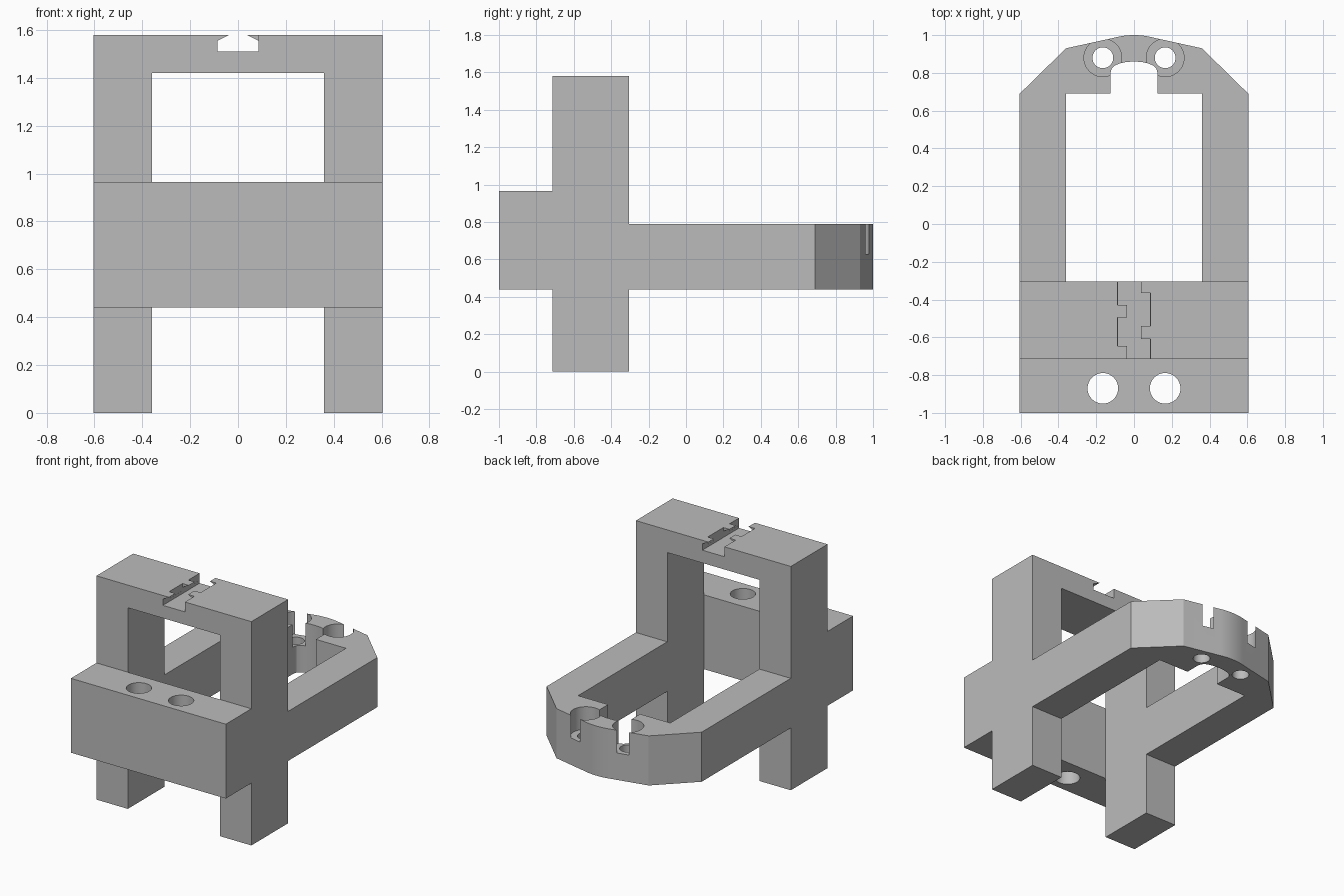
import bpy
import bmesh
import math
from mathutils import Vector

cube = bpy.data.objects.get("Cube")
if cube:
    bpy.data.objects.remove(cube)

grey = bpy.data.materials.new("light_grey")
grey.use_nodes = True
colour = (0.5, 0.5, 0.5, 1)
grey.diffuse_color = colour
grey.node_tree.nodes["Principled BSDF"].inputs["Base Color"].default_value = colour


def prism(name, outline, axis, start, end):
    """Extrude a 2D outline along one axis."""
    def place(a, b, t):
        return {"x": (t, a, b), "y": (a, t, b), "z": (a, b, t)}[axis]
    bm = bmesh.new()
    face = bm.faces.new([bm.verts.new(place(a, b, start)) for a, b in outline])
    result = bmesh.ops.extrude_face_region(bm, geom=[face])
    moved = [v for v in result["geom"] if isinstance(v, bmesh.types.BMVert)]
    bmesh.ops.translate(bm, verts=moved, vec=Vector(place(0, 0, end - start)))
    bmesh.ops.recalc_face_normals(bm, faces=bm.faces)
    mesh = bpy.data.meshes.new(name)
    bm.to_mesh(mesh)
    bm.free()
    mesh.materials.append(grey)
    obj = bpy.data.objects.new(name, mesh)
    bpy.context.collection.objects.link(obj)
    return obj


def rect(a0, a1, b0, b1):
    return [(a0, b0), (a1, b0), (a1, b1), (a0, b1)]


def circle(cx, cy, r, n=48):
    return [(cx + r * math.cos(math.tau * i / n), cy + r * math.sin(math.tau * i / n))
            for i in range(n)]


def mirrored(points):
    """Complete a half outline with its reflection in x."""
    return points + [(-x, y) for x, y in reversed(points) if abs(x) > 1e-6]


def carve(target, cutter, operation="DIFFERENCE"):
    mod = target.modifiers.new("carve", "BOOLEAN")
    mod.operation = operation
    mod.solver = "EXACT"
    mod.object = cutter
    bpy.context.view_layer.objects.active = target
    bpy.ops.object.modifier_apply(modifier=mod.name)
    bpy.data.objects.remove(cutter)


# Cross-shaped side profile carried over the full width
LOW, MID, HIGH, TOP = 0.44, 0.79, 0.965, 1.58
FRONT, BACK = -0.715, -0.305
profile = [(-1, LOW), (FRONT, LOW), (FRONT, 0), (BACK, 0), (BACK, LOW), (1.05, LOW),
           (1.05, MID), (BACK, MID), (BACK, TOP), (FRONT, TOP), (FRONT, HIGH), (-1, HIGH)]
body = prism("bracket_body", profile, "x", -0.605, 0.605)

# Chamfered and gently crowned rear end
crown = [(0.11 * i / 6, 1 - 1.24 * (0.11 * i / 6) ** 2) for i in range(6, -1, -1)]
plan = mirrored([(1, -1.2), (1, 0.303), (0.36, 0.93)] + crown)
carve(body, prism("rear_outline", plan, "z", -0.2, 2), "INTERSECT")

# Opening between the legs, under the top bar and inside the rear frame
carve(body, prism("opening", rect(-0.36, 0.36, FRONT, 0.69), "z", -0.2, 1.42))

# Round-cornered notch in the rear bar
notch = mirrored([(0.125, 0.6), (0.125, 0.8), (0.118, 0.822), (0.1, 0.84),
                  (0.075, 0.85), (0.04, 0.858), (0, 0.86)])
carve(body, prism("notch", notch, "z", 0.2, 1))

# Front holes, and rear holes with counterbores breaking through the rim
for side in (-1, 1):
    x = 0.165 * side
    carve(body, prism("front_hole", circle(x, -0.87, 0.081), "z", 0.2, 1.2))
    carve(body, prism("counterbore", circle(x, 0.88, 0.1), "z", 0.63, 1))
    carve(body, prism("rear_hole", circle(x, 0.88, 0.055), "z", 0.2, 1))

# Undercut slot in the top bar, with staggered gaps in its lips
slot = mirrored([(0.086, 1.51), (0.086, 1.555), (0.038, 1.579), (0.038, 1.7)])
carve(body, prism("slot", slot, "y", -0.8, -0.2))
gaps = [(-1, -0.43, -0.2), (-1, -0.645, -0.495), (1, -0.54, -0.365), (1, -0.8, -0.61)]
for side, y0, y1 in gaps:
    x0, x1 = sorted((0.02 * side, 0.0865 * side))
    carve(body, prism("lip_gap", rect(x0, x1, y0, y1), "z", 1.53, 1.7))

bpy.ops.object.select_all(action="DESELECT")
body.select_set(True)
bpy.context.view_layer.objects.active = body
bpy.ops.object.shade_smooth_by_angle(angle=math.radians(25))
